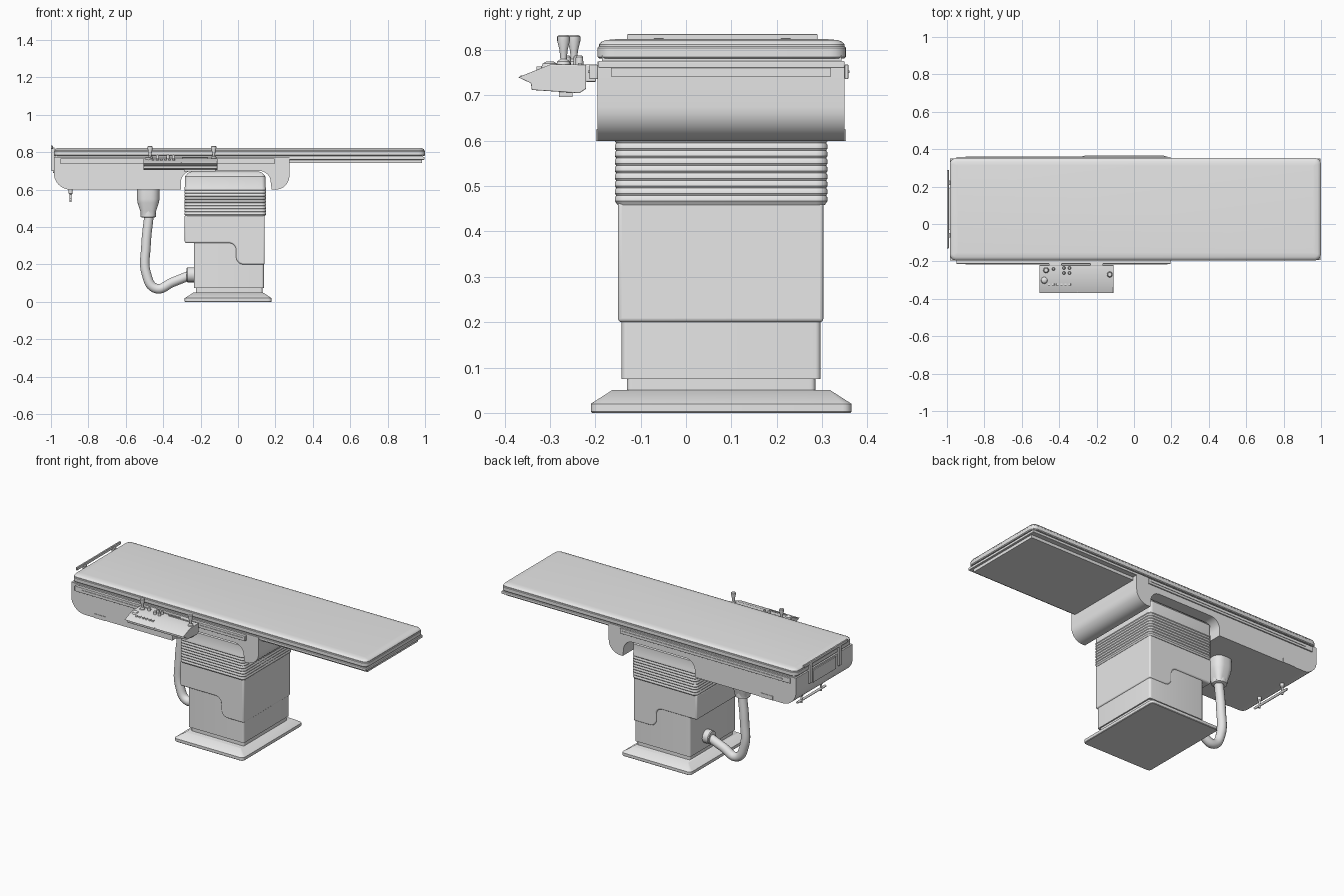
import bpy, bmesh
from math import sin, cos, pi, radians
from mathutils import Vector

cube = bpy.data.objects.get("Cube")
if cube:
    bpy.data.objects.remove(cube, do_unlink=True)

GREY = (0.8, 0.8, 0.8, 1)
grey = bpy.data.materials.new("light_grey")
grey.use_nodes = True
grey.diffuse_color = GREY
grey.node_tree.nodes["Principled BSDF"].inputs["Base Color"].default_value = GREY


def finish(obj, bevel=0):
    obj.data.materials.append(grey)
    if bevel:
        mod = obj.modifiers.new("bevel", 'BEVEL')
        mod.width, mod.segments, mod.limit_method = bevel, 3, 'ANGLE'
        mod.angle_limit = radians(40)
    bpy.ops.object.select_all(action='DESELECT')
    obj.select_set(True)
    bpy.context.view_layer.objects.active = obj
    bpy.ops.object.shade_smooth_by_angle(angle=radians(35))
    return obj


def loft(name, loops, bevel=0):
    """Skin a closed solid over equal-length loops of points."""
    bm = bmesh.new()
    rings = [[bm.verts.new(p) for p in loop] for loop in loops]
    for a, b in zip(rings, rings[1:]):
        for i in range(len(a)):
            j = (i + 1) % len(a)
            bm.faces.new((a[i], a[j], b[j], b[i]))
    bm.faces.new(rings[0][::-1])
    bm.faces.new(rings[-1])
    bmesh.ops.recalc_face_normals(bm, faces=bm.faces)
    mesh = bpy.data.meshes.new(name)
    bm.to_mesh(mesh)
    bm.free()
    obj = bpy.data.objects.new(name, mesh)
    bpy.context.collection.objects.link(obj)
    return finish(obj, bevel)


def arc(cx, cy, r, start, end, n=8):
    steps = [radians(start + (end - start) * i / n) for i in range(n + 1)]
    return [(cx + r * cos(t), cy + r * sin(t)) for t in steps]


def stack(name, x, y, r, levels):
    """Rounded rectangle lofted through (height, inset) levels."""
    loops = []
    for z, inset in levels:
        x0, x1, y0, y1 = x[0] + inset, x[1] - inset, y[0] + inset, y[1] - inset
        k = max(r - inset, 0.003)
        loop = (arc(x1 - k, y1 - k, k, 0, 90, 5) + arc(x0 + k, y1 - k, k, 90, 180, 5)
                + arc(x0 + k, y0 + k, k, 180, 270, 5) + arc(x1 - k, y0 + k, k, 270, 360, 5))
        loops.append([(px, py, z) for px, py in loop])
    return loft(name, loops)


def box(name, x, y, z, bevel=0):
    return loft(name, [[(x[0], y[0], h), (x[1], y[0], h), (x[1], y[1], h), (x[0], y[1], h)]
                       for h in z], bevel)


def prism_y(name, outline, y, bevel=0):
    return loft(name, [[(px, d, pz) for px, pz in outline] for d in y], bevel)


def lathe(name, centre, levels, axis='Z', n=20):
    loops = []
    for h, r in levels:
        ring = arc(0, 0, r, 0, 360 - 360 / n, n - 1)
        loops.append([Vector((h, a, b) if axis == 'X' else (a, b, h)) + Vector(centre)
                      for a, b in ring])
    return loft(name, loops)


def tube(name, points, r):
    data = bpy.data.curves.new(name, 'CURVE')
    data.dimensions, data.bevel_depth, data.bevel_resolution = '3D', r, 5
    data.resolution_u, data.use_fill_caps = 10, True
    spline = data.splines.new('BEZIER')
    spline.bezier_points.add(len(points) - 1)
    for bp, p in zip(spline.bezier_points, points):
        bp.co = p
        bp.handle_left_type = bp.handle_right_type = 'AUTO'
    obj = bpy.data.objects.new(name, data)
    bpy.context.collection.objects.link(obj)
    bpy.ops.object.select_all(action='DESELECT')
    obj.select_set(True)
    bpy.context.view_layer.objects.active = obj
    bpy.ops.object.convert(target='MESH')
    return finish(bpy.context.object)


# Base and telescoping column
stack("base_plate", (-0.285, 0.18), (-0.21, 0.365), 0.02,
      [(0, 0.003), (0.003, 0), (0.02, 0), (0.05, 0.047)])
stack("plinth", (-0.225, 0.13), (-0.13, 0.285), 0.01, [(0.045, 0), (0.08, 0)])
stack("lower_column", (-0.235, 0.138), (-0.142, 0.297), 0.012, [(0.075, 0), (0.33, 0)])
mid = ([(-0.285, 0.465), (-0.285, 0.315)] + arc(-0.05, 0.275, 0.04, 90, 0)
       + arc(0.03, 0.24, 0.04, 180, 270) + [(0.143, 0.2), (0.143, 0.465)])
prism_y("middle_column", mid, (-0.15, 0.303), 0.008)
ridges = [(0.458, 0.006)]
for i in range(9):
    z = 0.463 + i * 0.0165
    ridges += [(z, 0.003), (z + 0.004, 0), (z + 0.012, 0)]
stack("bellows", (-0.287, 0.15), (-0.157, 0.312), 0.025,
      ridges + [(0.615, 0.003), (0.67, 0.003), (0.69, 0.02), (0.698, 0.04)])

# Table frame with an arch over the column
frame = ([(-0.985, 0.775)] + arc(-0.895, 0.69, 0.09, 180, 270) + [(-0.305, 0.6)]
         + arc(-0.245, 0.64, 0.06, 180, 90) + arc(0.115, 0.64, 0.06, 90, 0)
         + [(0.18, 0.6)] + arc(0.2, 0.675, 0.075, 270, 360) + [(0.275, 0.775)])
prism_y("table_frame", frame, (-0.195, 0.35))
box("leg_section_core", (0.27, 0.985), (-0.165, 0.32), (0.742, 0.775))
box("leg_section_rim", (0.27, 0.998), (-0.193, 0.35), (0.76, 0.776), 0.003)

# Mattress on a thin support board
box("support_board", (-0.975, 0.99), (-0.185, 0.343), (0.77, 0.788))
stack("mattress", (-0.985, 1.0), (-0.195, 0.353), 0.035,
      [(0.781, 0.004), (0.785, 0), (0.805, 0), (0.808, 0.003), (0.812, 0.003),
       (0.818, 0.008), (0.822, 0.018), (0.824, 0.04)])

# Accessory rails along both sides
for side, wall, out in (("front", -0.195, -1), ("back", 0.35, 1)):
    depth = 0.018 if out < 0 else 0.008
    ys = sorted((wall, wall + out * depth))
    box(side + "_side_rail", (-0.95, 0.195), ys, (0.736, 0.768), 0.002)
    ys = sorted((wall, wall + out * (depth + 0.003)))
    box(side + "_rail_groove_bar", (-0.9, 0.18), ys, (0.749, 0.755))
    ys = sorted((wall, wall + out * 0.003))
    box(side + "_lower_tab", (-0.83, -0.75), ys, (0.6, 0.625))

# Head end rail, brackets and end plates
box("head_rail", (-1.0, -0.99), (-0.13, 0.29), (0.818, 0.835), 0.002)
for i, y in enumerate((-0.06, 0.22)):
    box("head_rail_bracket_%d" % i, (-0.997, -0.98), (y - 0.012, y + 0.012), (0.7, 0.825), 0.002)
box("head_end_plate", (-0.99, -0.98), (-0.03, 0.19), (0.69, 0.765), 0.002)

# Handle below the head end
tube("under_handle_bar", [(-0.895, -0.06, 0.55), (-0.895, 0.21, 0.55)], 0.007)
for i, y in enumerate((-0.02, 0.17)):
    lathe("under_handle_post_%d" % i, (-0.895, y, 0),
          [(0.535, 0.006), (0.575, 0.006), (0.58, 0.011), (0.605, 0.011)], n=12)

# Cable socket, cable and column connector
cable_y = 0.14
stack("cable_socket", (-0.54, -0.42), (cable_y - 0.06, cable_y + 0.06), 0.045,
      [(0.462, 0.022), (0.485, 0.018), (0.53, 0.003), (0.55, 0), (0.605, 0)])
lathe("cable_collar", (-0.48, cable_y, 0), [(0.45, 0.03), (0.455, 0.042), (0.49, 0.042)])
tube("cable", [(x, cable_y, z) for x, z in
               ((-0.475, 0.47), (-0.492, 0.3), (-0.49, 0.15), (-0.44, 0.072),
                (-0.35, 0.105), (-0.25, 0.145))], 0.026)
lathe("column_connector", (0, cable_y, 0.145), [(-0.275, 0.036), (-0.27, 0.04), (-0.23, 0.04)], 'X')

# Control console
side = [(-0.37, 0.74), (-0.3, 0.768), (-0.22, 0.768), (-0.22, 0.715),
        (-0.235, 0.705), (-0.34, 0.712), (-0.342, 0.727)]
loft("control_console", [[(x, y, z) for y, z in side] for x in (-0.505, -0.11)], 0.002)
box("console_foot", (-0.29, -0.12), (-0.28, -0.25), (0.697, 0.71))
for i, x in enumerate((-0.42, -0.2)):
    box("console_mount_%d" % i, (x - 0.035, x + 0.035), (-0.222, -0.198), (0.73, 0.768), 0.003)
box("console_slot_trim", (-0.3, -0.16), (-0.238, -0.23), (0.766, 0.772))
box("console_divider", (-0.305, -0.301), (-0.365, -0.225), (0.742, 0.744))
for i, (x, y) in enumerate(((-0.47, -0.247), (-0.13, -0.27))):
    lathe("joystick_%d" % i, (x, y, 0),
          [(0.765, 0.016), (0.775, 0.014), (0.78, 0.007), (0.8, 0.009),
           (0.82, 0.014), (0.83, 0.014), (0.833, 0.01)], n=16)
for i, (x, y) in enumerate(((-0.43, -0.24), (-0.375, -0.235), (-0.345, -0.235),
                            (-0.375, -0.262), (-0.345, -0.262))):
    lathe("console_knob_%d" % i, (x, y, 0), [(0.765, 0.009), (0.785, 0.008), (0.788, 0.005)], n=12)
for i in range(6):
    x = -0.46 + i * 0.022
    box("console_button_%d" % i, (x, x + 0.012), (-0.33, -0.318), (0.75, 0.764), 0.001)
lathe("console_dome", (-0.48, -0.3, 0), [(0.76, 0.02), (0.77, 0.016), (0.775, 0.008)], n=16)
